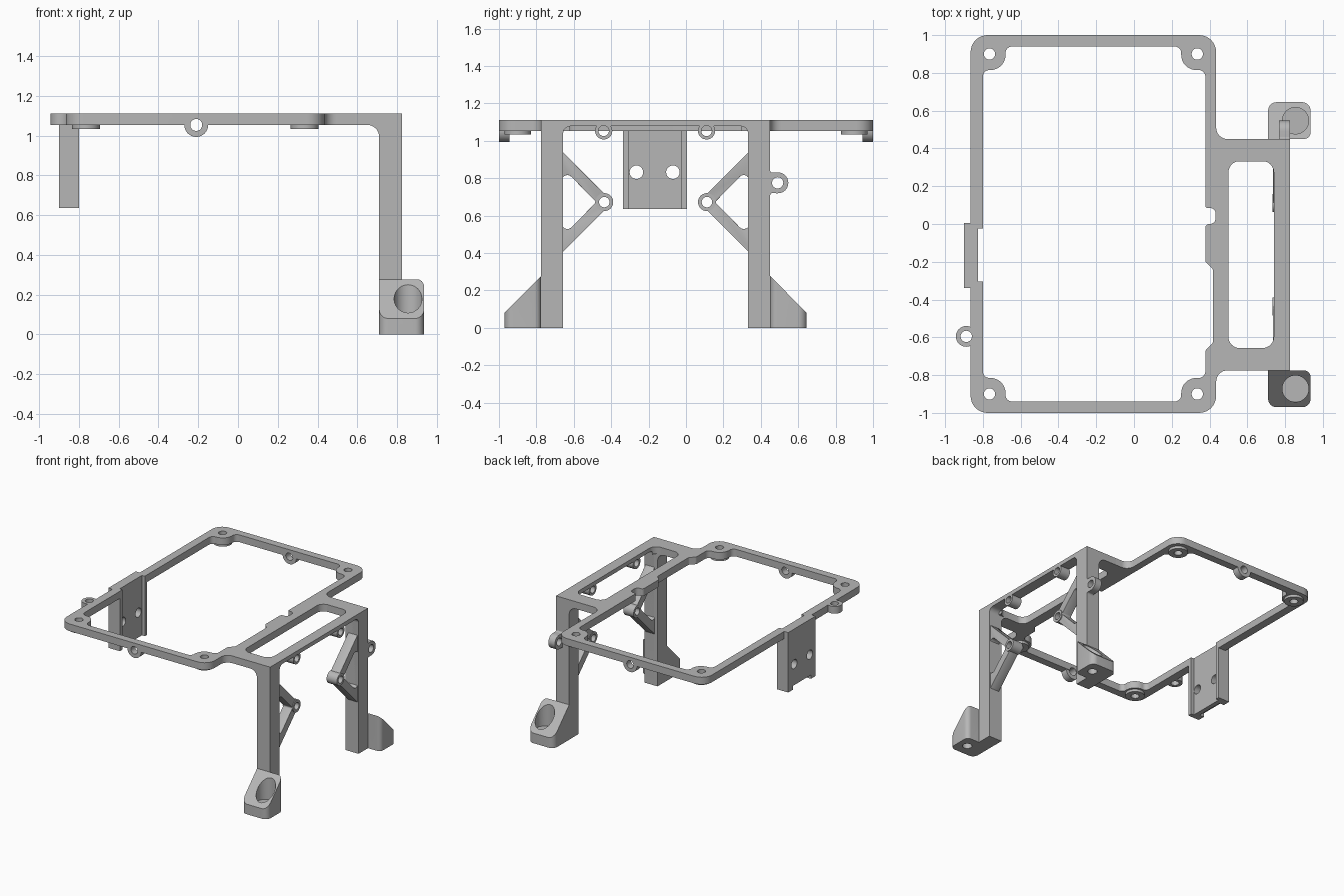
import bpy, bmesh, math
from mathutils import Vector

if "Cube" in bpy.data.objects:
    bpy.data.objects.remove(bpy.data.objects["Cube"], do_unlink=True)

grey = bpy.data.materials.new("plain_grey")
grey.use_nodes = True
grey.diffuse_color = (0.47, 0.47, 0.47, 1)
grey.node_tree.nodes["Principled BSDF"].inputs["Base Color"].default_value = (0.47, 0.47, 0.47, 1)

TOP, UNDER = 1.11, 1.053
LEG_Y, LEG_IN = -0.775, -0.657      # front leg, outer and inner faces
parts = []


def mirror_y(y):
    """Mirror across the middle of the leg pair."""
    return -0.325 - y


def rounded(points, steps=8):
    """Polygon from (u, v, radius) corners with arcs at the corners."""
    out = []
    n = len(points)
    for i, p in enumerate(points):
        c = Vector(p[:2])
        r = p[2] if len(p) > 2 else 0
        if r == 0:
            out.append(c)
            continue
        a = (Vector(points[i - 1][:2]) - c).normalized()
        b = (Vector(points[(i + 1) % n][:2]) - c).normalized()
        half = a.angle(b) / 2
        centre = c + (a + b).normalized() * (r / math.sin(half))
        s = c + a * (r / math.tan(half)) - centre
        e = c + b * (r / math.tan(half)) - centre
        turn = math.atan2(s.x * e.y - s.y * e.x, s.dot(e))
        for k in range(steps + 1):
            t = turn * k / steps
            out.append(centre + Vector((s.x * math.cos(t) - s.y * math.sin(t),
                                        s.x * math.sin(t) + s.y * math.cos(t))))
    return out


def prism(name, points, axis, lo, hi, keep=True):
    """Extrude an outline along an axis; x uses (y, z), y uses (x, z), z uses (x, y)."""
    place = {"x": lambda p, d: (d, p[0], p[1]),
             "y": lambda p, d: (p[0], d, p[1]),
             "z": lambda p, d: (p[0], p[1], d)}[axis]
    bm = bmesh.new()
    pts = rounded(points)
    low = [bm.verts.new(place(p, lo)) for p in pts]
    high = [bm.verts.new(place(p, hi)) for p in pts]
    bm.faces.new(low)
    bm.faces.new(high)
    for i in range(len(pts)):
        bm.faces.new((low[i - 1], low[i], high[i], high[i - 1]))
    bmesh.ops.recalc_face_normals(bm, faces=bm.faces)
    me = bpy.data.meshes.new(name)
    bm.to_mesh(me)
    bm.free()
    me.materials.append(grey)
    ob = bpy.data.objects.new(name, me)
    bpy.context.collection.objects.link(ob)
    if keep:
        parts.append(ob)
    return ob


def rect(a, b, c, d, r=0):
    return [(a, b, r), (c, b, r), (c, d, r), (a, d, r)]


def disc(name, u, v, r, axis, lo, hi, keep=True, n=40):
    ring = [(u + r * math.cos(math.tau * i / n), v + r * math.sin(math.tau * i / n)) for i in range(n)]
    return prism(name, ring, axis, lo, hi, keep)


def apply_all(ob):
    bpy.context.view_layer.objects.active = ob
    for m in list(ob.modifiers):
        bpy.ops.object.modifier_apply(modifier=m.name)


def cut(cutter, *targets, mode="DIFFERENCE"):
    for ob in targets:
        m = ob.modifiers.new("cut", "BOOLEAN")
        m.operation, m.solver, m.object = mode, "EXACT", cutter
        apply_all(ob)
    bpy.data.objects.remove(cutter, do_unlink=True)


# Top frame with the bridge to the legs
frame = prism("top_frame", [
    (-0.865, -1, 0.09), (0.435, -1, 0.09), (0.435, LEG_Y, 0.06), (0.825, LEG_Y),
    (0.825, 0.45), (0.435, 0.45, 0.06), (0.435, 1, 0.09), (-0.865, 1, 0.09)], "z", UNDER, TOP)
opening = [
    (-0.8, 0.815, 0.035), (-0.68, 0.815, 0.08), (-0.68, 0.94, 0.035),
    (0.25, 0.94, 0.035), (0.25, 0.815, 0.08), (0.378, 0.815, 0.035),
    (0.378, 0.085, 0.01), (0.432, 0.085, 0.03), (0.432, 0, 0.03), (0.378, 0, 0.02),
    (0.378, -0.2, 0.02), (0.418, -0.24, 0.02), (0.418, -0.63, 0.02), (0.378, -0.67, 0.02),
    (0.378, -0.815, 0.035), (0.25, -0.815, 0.08), (0.25, -0.94, 0.035),
    (-0.68, -0.94, 0.035), (-0.68, -0.815, 0.08), (-0.8, -0.815, 0.035)]
cut(prism("cutter", opening, "z", 1, 1.2, False), frame)
cut(prism("cutter", rect(0.5, LEG_IN, 0.74, 0.333, 0.06), "z", 1, 1.2, False), frame)
cut(prism("cutter", rect(0.735, LEG_IN, 0.85, 0.332), "z", 1, 1.078, False), frame)

# Corner bosses and their screw holes
for x in (-0.765, 0.335):
    for y in (-0.9, 0.9):
        boss = disc("corner_boss", x, y, 0.07, "z", 1.033, UNDER + 0.01)
        cut(disc("cutter", x, y, 0.03, "z", 0.9, 1.2, False), frame, boss)

# Lugs on the end walls and the right side wall
for name, lo in (("front_lug", -1), ("back_lug", 0.945)):
    lug = disc(name, -0.21, 1.053, 0.06, "y", lo, lo + 0.055)
    cut(prism("cutter", rect(-0.4, TOP, 0, 1.2), "y", -1.1, 1.1, False), lug)
    cut(disc("cutter", -0.21, 1.053, 0.03, "y", lo - 0.05, lo + 0.1, False), lug, frame)
lug = disc("side_lug", -0.888, -0.595, 0.055, "z", UNDER, TOP)
cut(disc("cutter", -0.888, -0.595, 0.03, "z", 1, 1.2, False), lug, frame)

# Hanging side plate with inner flanges
plate = prism("side_plate", [
    (-0.9, -0.338), (-0.8, -0.338), (-0.8, -0.305), (-0.825, -0.305),
    (-0.825, -0.025), (-0.8, -0.025), (-0.8, 0.005), (-0.9, 0.005)], "z", 0.635, TOP)
cut(prism("cutter", rect(-0.825, -0.305, -0.78, -0.025), "z", 1, 1.2, False), frame)
for y in (-0.265, -0.07):
    cut(disc("cutter", y, 0.832, 0.036, "x", -1, -0.7, False), plate)
cut(prism("cutter", rect(-0.95, -0.28, -0.86, -0.055), "z", 0.6, 0.665, False), plate)

# Inverted U of two legs and the outer beam
beam = prism("leg_beam", [
    (LEG_Y, 0), (LEG_IN, 0), (LEG_IN, 1.078, 0.04), (0.332, 1.078, 0.04),
    (0.332, 0), (0.45, 0), (0.45, TOP), (LEG_Y, TOP)], "x", 0.74, 0.825)
for y in (-0.44, mirror_y(-0.435)):
    lug = disc("beam_lug", y, 1.053, 0.046, "x", 0.74, 0.825)
    cut(disc("cutter", y, 1.053, 0.028, "x", 0.7, 0.9, False), lug, beam)

for name, side in (("front", lambda y: y), ("back", mirror_y)):
    # Leg with a fillet under the bridge
    lo, hi = sorted((side(LEG_Y), side(LEG_IN)))
    leg = prism(name + "_leg", [
        (0.71, 0), (0.825, 0), (0.825, TOP), (0.55, TOP), (0.55, UNDER), (0.71, UNDER, 0.06)],
        "y", lo, hi)

    # Sloped foot with rounded corners and a countersunk screw hole
    foot = prism(name + "_foot", [
        (side(LEG_Y), 0), (side(-0.97), 0), (side(-0.97), 0.08), (side(LEG_Y), 0.277)],
        "x", 0.71, 0.935)
    cut(prism("cutter", [
        (0.71, side(LEG_Y)), (0.935, side(LEG_Y), 0.035),
        (0.935, side(-0.97), 0.045), (0.71, side(-0.97), 0.045)], "z", -0.1, 0.4, False),
        foot, mode="INTERSECT")
    hx, hy = 0.855, side(-0.872)
    cut(disc("cutter", hx, hy, 0.035, "z", -0.1, 0.4, False), foot)
    sink = disc("cutter", hx, hy, 0.07, "z", 0.04, 0.4, False)
    for v in sink.data.vertices:
        if v.co.z < 0.1:
            v.co.x, v.co.y = hx + (v.co.x - hx) * 0.5, hy + (v.co.y - hy) * 0.5
        else:
            v.co.z = 0.075
    cut(sink, foot)
    cut(disc("cutter", hx, hy, 0.07, "z", 0.0749, 0.4, False), foot)

    # Triangular brace with a ring at its tip
    brace = prism(name + "_brace", [
        (side(-0.7), 0.98), (side(-0.435), 0.715), (side(-0.435), 0.63), (side(-0.7), 0.365)],
        "x", 0.735, 0.815)
    cut(prism("cutter", [
        (side(-0.664), 0.86, 0.03), (side(-0.48), 0.672, 0.012), (side(-0.664), 0.485, 0.03)],
        "x", 0.7, 0.9, False), brace)
    cut(disc("cutter", side(-0.437), 0.672, 0.04, "x", 0.7, 0.9, False), brace)
    bevel = brace.modifiers.new("round", "BEVEL")
    bevel.width, bevel.segments, bevel.limit_method = 0.016, 3, "ANGLE"
    bevel.angle_limit = math.radians(50)
    apply_all(brace)
    ring = disc(name + "_brace_ring", side(-0.437), 0.672, 0.048, "x", 0.732, 0.822)
    cut(disc("cutter", side(-0.437), 0.672, 0.028, "x", 0.7, 0.9, False), ring)

# Lug on the outside of the back leg
lug = prism("back_leg_lug", [
    (0.44, 0.86), (0.455, 0.83, 0.01), (0.547, 0.832, 0.055), (0.547, 0.718, 0.055),
    (0.455, 0.72, 0.01), (0.44, 0.69)], "x", 0.768, 0.825)
cut(disc("cutter", 0.49, 0.775, 0.03, "x", 0.7, 0.9, False), lug)

# Smooth shading on curved faces, sharp elsewhere
bpy.ops.object.select_all(action="DESELECT")
for ob in parts:
    ob.select_set(True)
bpy.context.view_layer.objects.active = frame
bpy.ops.object.shade_smooth_by_angle(angle=math.radians(30))
